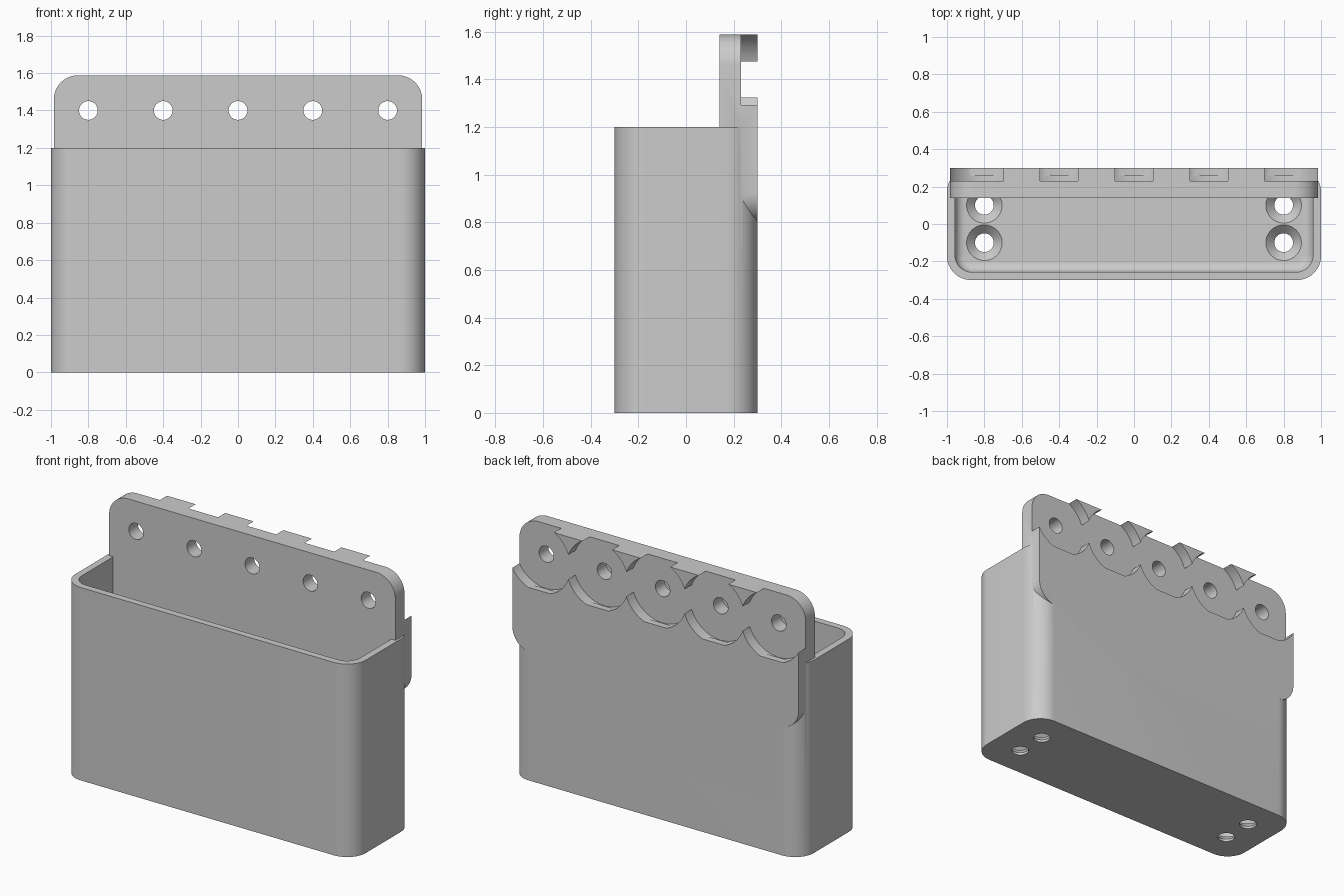
import bpy, bmesh
from math import pi, sin, cos

cube = bpy.data.objects.get("Cube")
if cube:
    bpy.data.objects.remove(cube, do_unlink=True)

grey = bpy.data.materials.new("light grey plastic")
grey.use_nodes = True
colour = (0.6, 0.6, 0.6, 1)
grey.diffuse_color = colour
grey.node_tree.nodes["Principled BSDF"].inputs["Base Color"].default_value = colour


def outline(hw, hh, r, n=14):
    """Rounded rectangle from half sizes; a circle when all are equal."""
    points = []
    corners = ((1, 1), (-1, 1), (-1, -1), (1, -1))
    for quarter, (sx, sy) in enumerate(corners):
        for i in range(n + 1):
            a = (quarter + i / n) * pi / 2
            points.append((sx * (hw - r) + r * cos(a), sy * (hh - r) + r * sin(a)))
    return points


def loft(name, rings, location=(0, 0, 0), upright=False):
    """Closed solid through rings of (half width, half height, radius, level)."""
    bm = bmesh.new()
    loops = [[bm.verts.new((x, y, level)) for x, y in outline(hw, hh, r)]
             for hw, hh, r, level in rings]
    for low, high in zip(loops, loops[1:]):
        for i in range(len(low)):
            j = (i + 1) % len(low)
            bm.faces.new((low[i], low[j], high[j], high[i]))
    bm.faces.new(loops[0][::-1])
    bm.faces.new(loops[-1])
    bmesh.ops.remove_doubles(bm, verts=bm.verts, dist=1e-5)
    bmesh.ops.recalc_face_normals(bm, faces=bm.faces)
    mesh = bpy.data.meshes.new(name)
    bm.to_mesh(mesh)
    bm.free()
    mesh.materials.append(grey)
    obj = bpy.data.objects.new(name, mesh)
    bpy.context.collection.objects.link(obj)
    obj.location = location
    if upright:
        obj.rotation_euler.x = pi / 2
    return obj


def combine(target, other, operation):
    """Apply a boolean and discard the second solid."""
    other.hide_render = True
    bpy.context.view_layer.objects.active = target
    mod = target.modifiers.new(operation, "BOOLEAN")
    mod.operation, mod.solver, mod.object = operation, "EXACT", other
    bpy.ops.object.modifier_apply(modifier=mod.name)
    bpy.data.objects.remove(other, do_unlink=True)


# Bin with a hollow whose floor edge is filleted
bin_body = loft("wall_bin", [(1, 0.3, 0.13, 0), (1, 0.3, 0.13, 1.2)])
floor, fillet, steps = 0.06, 0.055, 6
hollow = []
for i in range(steps + 1):
    a = i / steps * pi / 2
    inset = fillet * (1 - sin(a))
    hollow.append((0.957 - inset, 0.257 - inset, 0.09 - inset,
                   floor + fillet * (1 - cos(a))))
hollow.append((0.957, 0.257, 0.09, 1.3))
combine(bin_body, loft("hollow", hollow), "DIFFERENCE")

# Countersunk holes in the floor
for x in (-0.8, 0.8):
    for y in (-0.1, 0.1):
        sink = [(r, r, r, z) for r, z in
                ((0.05, -0.05), (0.05, 0.015), (0.095, floor), (0.095, floor + 0.005))]
        combine(bin_body, loft("floor_hole", sink, (x, y, 0)), "DIFFERENCE")

# Mounting plate with scalloped recesses and screw holes
plate = loft("mounting_plate", [(0.985, 0.395, 0.13, -0.3), (0.985, 0.395, 0.13, -0.14)],
             (0, 0, 1.193), upright=True)
for i in range(-2, 3):
    spot = (i * 0.4, 0, 1.4)
    for name, r, back, front in (("recess", 0.214, -0.4, -0.23),
                                 ("screw_hole", 0.05, -0.35, -0.1)):
        combine(plate, loft(name, [(r, r, r, back), (r, r, r, front)], spot, True),
                "DIFFERENCE")
combine(bin_body, plate, "UNION")

# Smooth curved walls, crisp edges
bpy.ops.object.select_all(action="DESELECT")
bin_body.select_set(True)
bpy.context.view_layer.objects.active = bin_body
bpy.ops.object.shade_smooth_by_angle()
